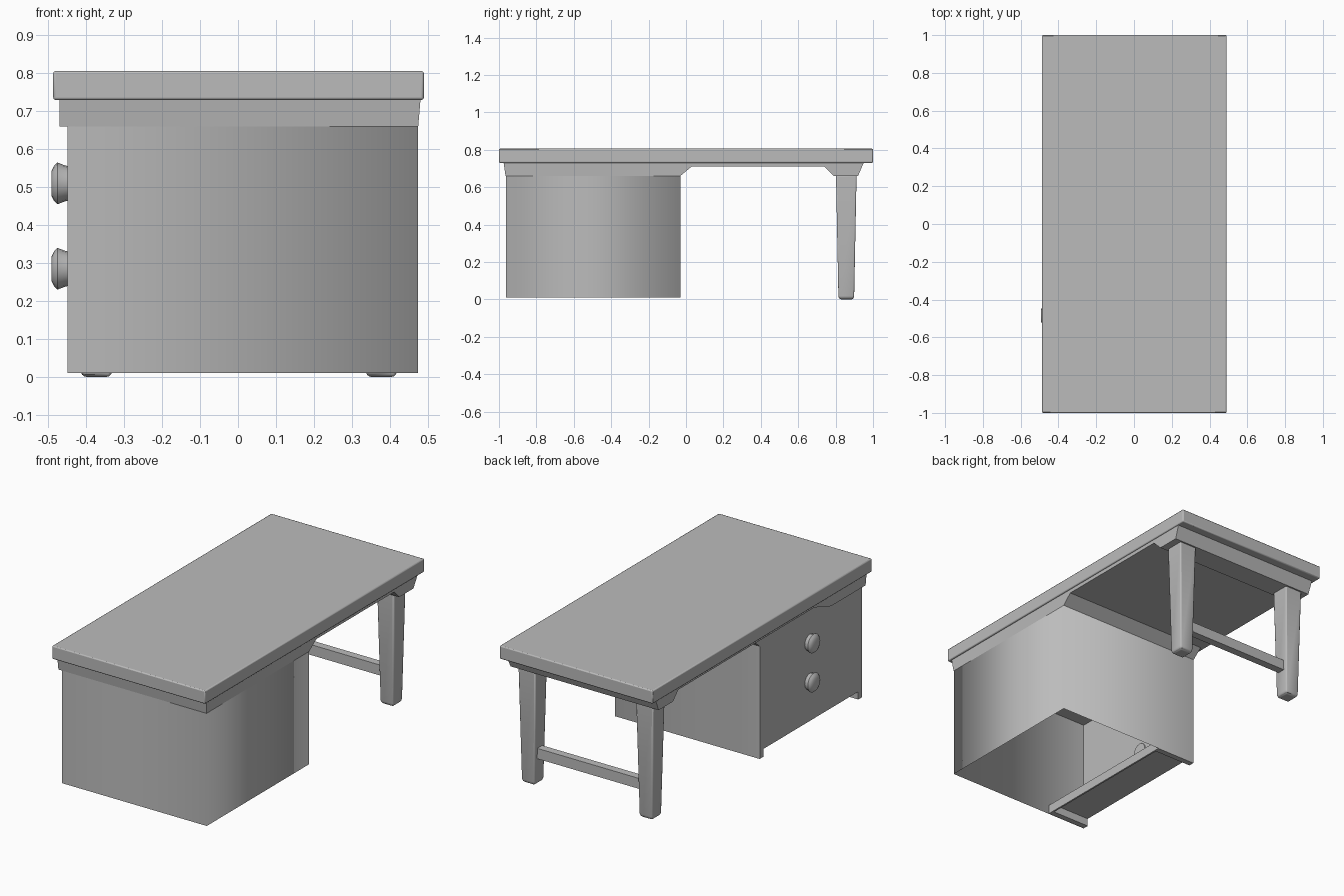
import bpy, bmesh, math

if "Cube" in bpy.data.objects:
    bpy.data.objects.remove(bpy.data.objects["Cube"])

grey = bpy.data.materials.new("plain grey")
grey.diffuse_color = (0.5, 0.5, 0.5, 1)
grey.use_nodes = True
grey.node_tree.nodes["Principled BSDF"].inputs["Base Color"].default_value = grey.diffuse_color


def make(name, verts, faces, smooth=None, bevel=0, segs=2, fix=True):
    me = bpy.data.meshes.new(name)
    me.from_pydata(verts, [], faces)
    if fix:
        bm = bmesh.new()
        bm.from_mesh(me)
        bmesh.ops.recalc_face_normals(bm, faces=bm.faces)
        bm.to_mesh(me)
        bm.free()
    ob = bpy.data.objects.new(name, me)
    bpy.context.collection.objects.link(ob)
    me.materials.append(grey)
    if bevel:
        m = ob.modifiers.new("Bevel", 'BEVEL')
        m.width, m.segments = bevel, segs
    if smooth == "all":
        me.shade_smooth()
    elif smooth:
        bpy.ops.object.select_all(action='DESELECT')
        bpy.context.view_layer.objects.active = ob
        ob.select_set(True)
        bpy.ops.object.shade_smooth_by_angle(angle=math.radians(smooth))
    return ob


def loft(name, rings, **kw):
    """Skin equal rings of points and cap both ends."""
    n = len(rings[0])
    verts = [p for r in rings for p in r]
    faces = [(k * n + i, k * n + (i + 1) % n, (k + 1) * n + (i + 1) % n, (k + 1) * n + i)
             for k in range(len(rings) - 1) for i in range(n)]
    faces += [tuple(range(n))[::-1], tuple(range(len(verts) - n, len(verts)))]
    return make(name, verts, faces, **kw)


def rect(x0, x1, y0, y1, z):
    return [(x0, y0, z), (x1, y0, z), (x1, y1, z), (x0, y1, z)]


def box(name, x0, x1, y0, y1, z0, z1, **kw):
    return loft(name, [rect(x0, x1, y0, y1, z0), rect(x0, x1, y0, y1, z1)], **kw)


# Table top
box("table_top", -0.487, 0.49, -1, 1, 0.73, 0.806, bevel=0.006, segs=2, smooth=40)

# Apron with a raised arch over the knee space, flaring slightly upward
def apron(name, x0, x1, flare, y_low, y_high):
    prof = [(-0.975, .73), (-0.965, .66), (y_low, .66), (y_high, .71),
            (0.74, .71), (0.79, .66), (0.92, .66), (0.95, .73)]
    loft(name, [[(x0, y, z) for y, z in prof],
                [(x1 + flare * (z - .66) / .07, y, z) for y, z in prof]])

apron("apron", -0.45, 0.475, 0.006, -0.03, 0.03)
apron("apron_drawer_side", -0.47, -0.45, 0, -0.65, -0.5)

# Cabinet: open U-shaped shell, softly shaded round its two far corners
X0, X1, Y0, Y1, ZB, ZT = -0.45, 0.475, -0.963, -0.03, 0.01, 0.662
path = [(X0, Y0), (X1, Y0), (X1, Y1), (X0, Y1)]
make("cabinet_shell", [(x, y, z) for z in (ZB, ZT) for x, y in path],
     [(i, i + 1, i + 5, i + 4) for i in range(3)], smooth="all", fix=False)

# Drawer front, toe-kick recess and feet
make("drawer_front", [(X0, Y1, .06), (X0, Y0, .06), (X0, Y0, ZT), (X0, Y1, ZT)],
     [(3, 2, 1, 0)][::1] and [(0, 3, 2, 1)], fix=False)
box("toe_kick_ceiling", X0 + .001, -0.2, Y0 + .002, Y1 - .002, .055, .062)
box("toe_kick_board", -0.21, -0.2, Y0 + .002, Y1 - .002, ZB, .062)
for name, ya, yb in (("cabinet_foot_a", Y0 + .002, Y0 + .035),
                     ("cabinet_foot_b", Y1 - .035, Y1 - .002)):
    box(name, X0 + .001, -0.2, ya, yb, ZB, .058)

# Round knobs
for i, z in enumerate((0.51, 0.285)):
    rings = []
    for x, r in ((-.445, .045), (-.455, .047), (-.476, .055), (-.485, .046), (-.492, .032)):
        rings.append([(x, -0.485 + r * math.cos(a * math.tau / 16),
                       z + r * math.sin(a * math.tau / 16)) for a in range(16)])
    loft(f"knob_{i + 1}", rings, smooth=50)

# Tapered legs with a small chamfered toe
for name, cx in (("leg_left", -0.373), ("leg_right", 0.378)):
    cy = 0.857
    loft(name, [rect(cx - w, cx + w, cy - w, cy + w, z)
                for w, z in ((.034, 0), (.042, .012), (.055, .665))],
         bevel=0.01, segs=2, smooth=40)

# Stretcher between the legs
box("leg_stretcher", -0.34, 0.345, 0.835, 0.88, 0.15, 0.21)
